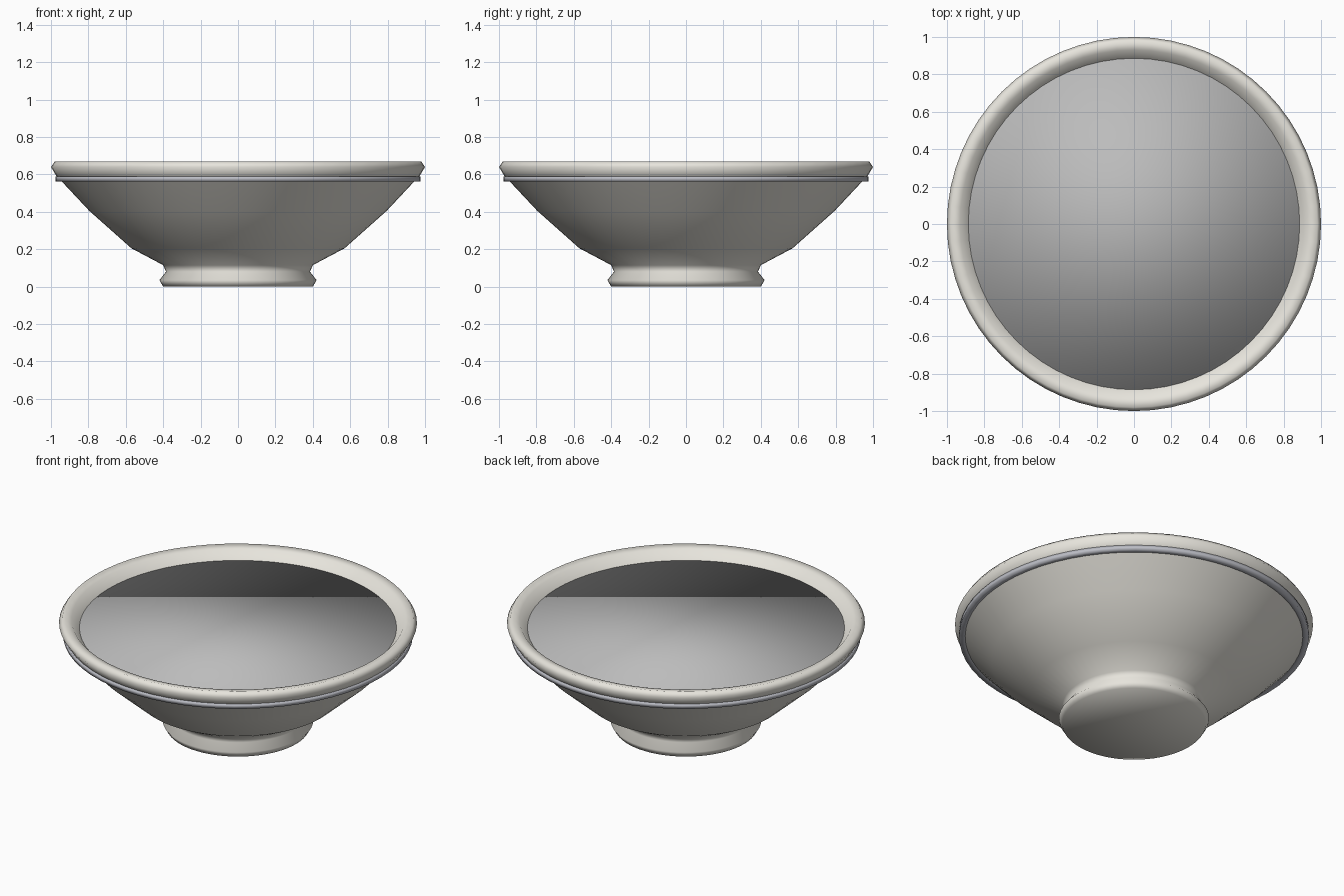
import bpy, bmesh, math

if "Cube" in bpy.data.objects:
    bpy.data.objects.remove(bpy.data.objects["Cube"])

SEGMENTS = 64


def material(name, rgb):
    m = bpy.data.materials.new(name)
    m.diffuse_color = (*rgb, 1)
    m.use_nodes = True
    m.node_tree.nodes["Principled BSDF"].inputs["Base Color"].default_value = m.diffuse_color
    return m


def lathe(name, profile, mat, closed=False):
    """Revolve (radius, z) points around the z axis; radius 0 makes a pole."""
    bm = bmesh.new()
    pts = [bm.verts.new((r, 0, z)) for r, z in profile]
    edges = [bm.edges.new(p) for p in zip(pts, pts[1:])]
    if closed:
        edges.append(bm.edges.new((pts[-1], pts[0])))
    bmesh.ops.spin(bm, geom=pts + edges, cent=(0, 0, 0), axis=(0, 0, 1),
                   angle=2 * math.pi, steps=SEGMENTS)
    bmesh.ops.remove_doubles(bm, verts=bm.verts[:], dist=1e-4)
    bmesh.ops.recalc_face_normals(bm, faces=bm.faces[:])
    for f in bm.faces:
        f.smooth = True
    me = bpy.data.meshes.new(name)
    bm.to_mesh(me)
    bm.free()
    me.materials.append(mat)
    ob = bpy.data.objects.new(name, me)
    bpy.context.collection.objects.link(ob)
    return ob


glaze = material("cream_glaze", (0.80, 0.78, 0.72))
trim = material("trim_grey", (0.50, 0.51, 0.56))
fill = material("surface_grey", (0.5, 0.5, 0.5))

# Bowl: foot, flared wall, rolled rim and inner wall
lathe("bowl_body", [
    (0, 0), (0.40, 0), (0.42, 0.035), (0.385, 0.08), (0.40, 0.115),
    (0.57, 0.205), (0.795, 0.405), (0.945, 0.565),
    (0.97, 0.59), (1.0, 0.64), (0.98, 0.67), (0.93, 0.66),
    (0.88, 0.60), (0.74, 0.42), (0.50, 0.22), (0, 0.15)], glaze)

# Thin band under the rim
lathe("rim_band", [(0.93, 0.563), (0.977, 0.563), (0.977, 0.59), (0.93, 0.59)],
      trim, closed=True)

# Flat surface filling the bowl
bpy.ops.mesh.primitive_cylinder_add(vertices=SEGMENTS, radius=0.886,
                                    depth=0.02, location=(0, 0, 0.60))
disc = bpy.context.object
disc.name = "bowl_filling"
disc.data.materials.append(fill)
bpy.ops.object.shade_smooth()
